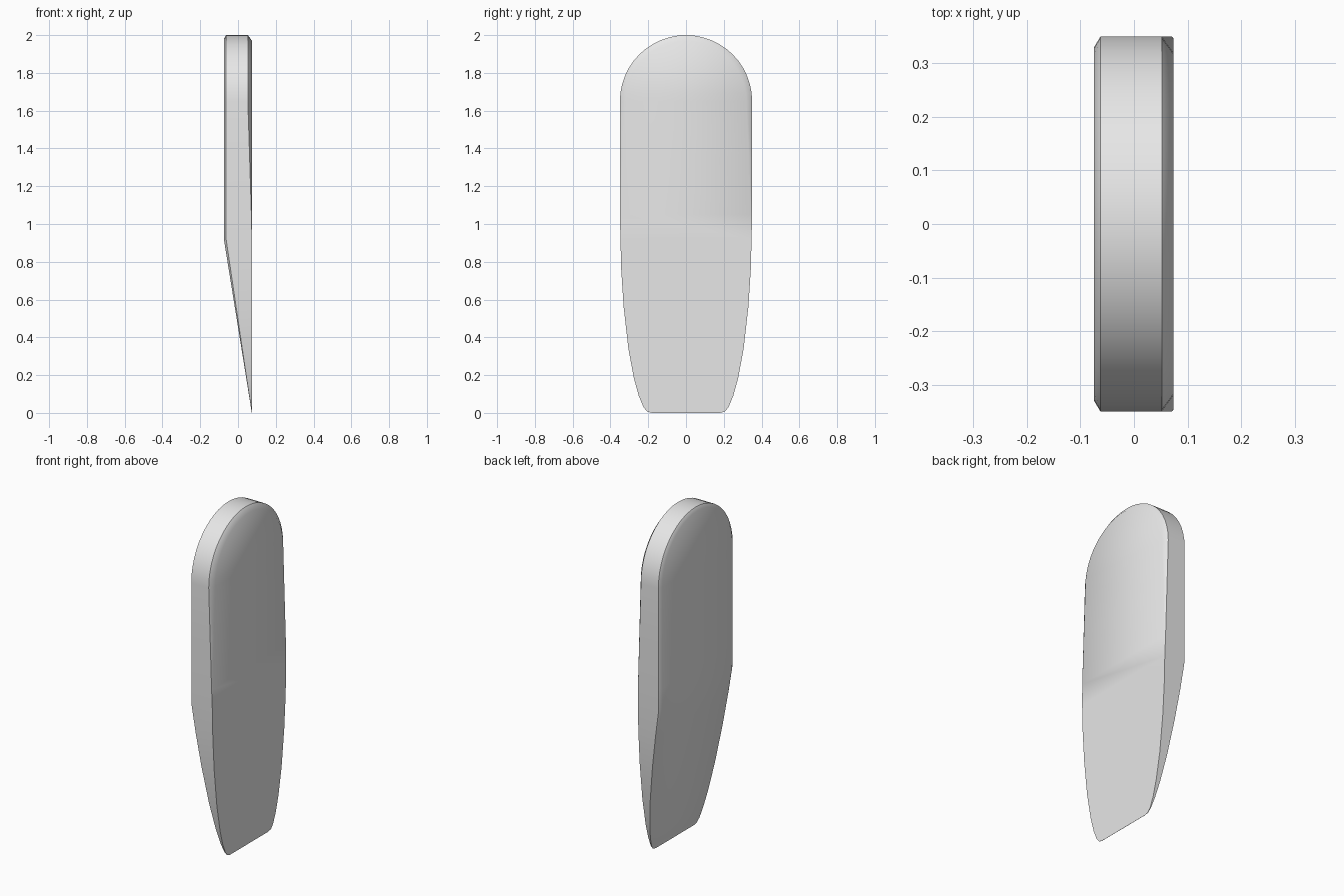
import bpy, bmesh, math
from mathutils import Vector

cube = bpy.data.objects.get("Cube")
if cube:
    bpy.data.objects.remove(cube, do_unlink=True)

grey = bpy.data.materials.new("light_grey")
grey.use_nodes = True
colour = (0.8, 0.8, 0.8, 1)
grey.diffuse_color = colour
grey.node_tree.nodes["Principled BSDF"].inputs["Base Color"].default_value = colour

HALF = 0.074   # half thickness
BEND = 0.92    # height where the taper starts

# Half outline (y, z) from the tip edge up, then a round top
half = [(0.18, 0), (0.205, 0.006), (0.225, 0.03), (0.25, 0.09), (0.275, 0.18),
        (0.305, 0.34), (0.33, 0.56), (0.343, 0.76), (0.347, BEND), (0.35, 1.05), (0.35, 1.35)]
half += [(0.35 * math.cos(a), 1.65 + 0.35 * math.sin(a))
         for a in (math.radians(7.5 * i) for i in range(12))]
top = [(0, 2)]
outline = [Vector(p) for p in half + top + [(-y, z) for y, z in reversed(half)]]
n = len(outline)


def inset(i, amount):
    """Move an outline point inward along its normal."""
    t = outline[min(i + 1, n - 1)] - outline[max(i - 1, 0)]
    t.normalize()
    return outline[i] + Vector((-t.y, t.x)) * amount


def clamp(v):
    return max(0.0, min(1.0, v))


bm = bmesh.new()
layers = [[], [], [], []]
for i, p in enumerate(outline):
    thick = clamp(p.y / BEND)
    fade = clamp((p.y - 0.95) / 0.7)
    back = HALF - 2 * HALF * thick - 0.001
    rows = [(back, inset(i, 0.02 * thick)),
            (back + 0.012 * thick, p),
            (HALF - 0.022 * fade, p),
            (HALF, inset(i, 0.03 * fade))]
    for layer, (x, q) in zip(layers, rows):
        layer.append(bm.verts.new((x, q.x, q.y)))

# Rim between the layers
for a, b in zip(layers, layers[1:]):
    for i in range(n):
        j = (i + 1) % n
        bm.faces.new((a[i], a[j], b[j], b[i]))

# Broad faces, bridged across the middle
for layer in (layers[0], layers[3]):
    for i in range(n // 2):
        ring = [layer[i], layer[i + 1], layer[n - 2 - i], layer[n - 1 - i]]
        bm.faces.new(list(dict.fromkeys(ring)))

bmesh.ops.remove_doubles(bm, verts=bm.verts, dist=0.0004)
bmesh.ops.recalc_face_normals(bm, faces=bm.faces)
mesh = bpy.data.meshes.new("tapered_paddle")
bm.to_mesh(mesh)
bm.free()
mesh.materials.append(grey)
paddle = bpy.data.objects.new("tapered_paddle", mesh)
bpy.context.collection.objects.link(paddle)
bpy.context.view_layer.objects.active = paddle
paddle.select_set(True)
bpy.ops.object.shade_smooth_by_angle(angle=math.radians(40))
